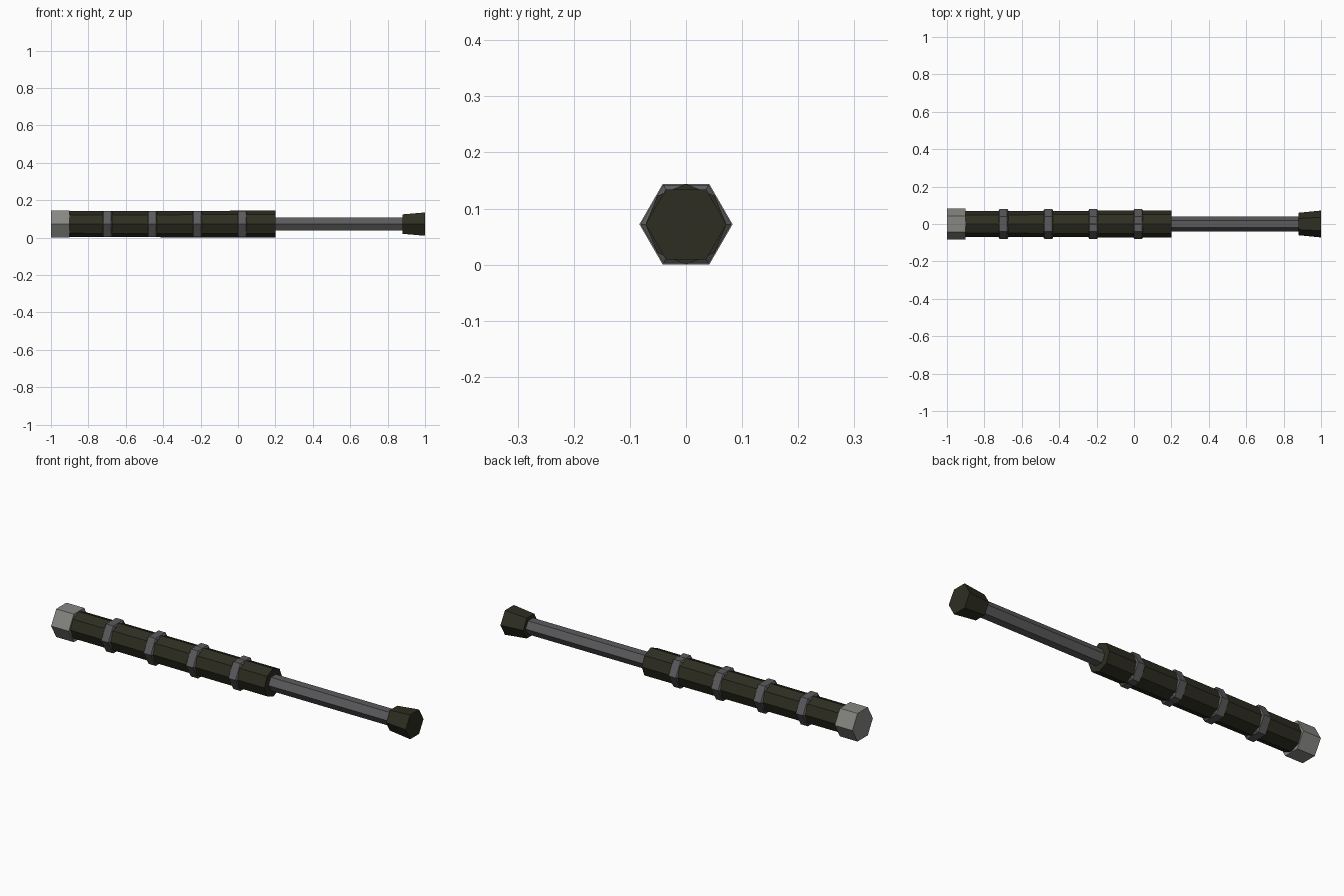
import bpy, math

if "Cube" in bpy.data.objects:
    bpy.data.objects.remove(bpy.data.objects["Cube"])

AXIS_Z = 0.072  # height of the shared long axis


def material(name, rgb):
    m = bpy.data.materials.new(name)
    m.diffuse_color = (*rgb, 1)
    m.use_nodes = True
    m.node_tree.nodes["Principled BSDF"].inputs["Base Color"].default_value = m.diffuse_color
    return m


dark = material("dark_olive", (0.027, 0.027, 0.016))
steel = material("dark_grey", (0.105, 0.105, 0.11))
light = material("light_grey", (0.24, 0.24, 0.225))


def turned(name, sides, profile, mat):
    """Flat-shaded solid turned around the x axis; profile is (x, radius)."""
    verts, faces = [], []
    for x, r in profile:
        for i in range(sides):
            a = 2 * math.pi * i / sides
            verts.append((x, r * math.cos(a), AXIS_Z + r * math.sin(a)))
    for k in range(len(profile) - 1):
        for i in range(sides):
            j = (i + 1) % sides
            faces.append((k * sides + i, (k + 1) * sides + i,
                          (k + 1) * sides + j, k * sides + j))
    last = (len(profile) - 1) * sides
    faces.append(tuple(range(sides)))
    faces.append(tuple(last + i for i in reversed(range(sides))))
    mesh = bpy.data.meshes.new(name)
    mesh.from_pydata(verts, [], faces)
    mesh.materials.append(mat)
    mesh.update()
    obj = bpy.data.objects.new(name, mesh)
    bpy.context.collection.objects.link(obj)
    return obj


# Butt cap, handle, shaft and flared tip
turned("butt_cap", 6, [(-1.0, 0.083), (-0.9, 0.083)], light)
turned("handle", 8, [(-0.91, 0.069), (0.2, 0.072)], dark)
turned("shaft", 6, [(0.19, 0.04), (0.89, 0.04)], steel)
turned("tip", 6, [(0.88, 0.06), (1.0, 0.072)], dark)

# Four raised grip rings with chamfered rims
for n in range(4):
    x = -0.698 + 0.24 * n
    turned(f"grip_ring_{n + 1}", 6,
           [(x - 0.026, 0.072), (x - 0.02, 0.081),
            (x + 0.02, 0.081), (x + 0.026, 0.072)], steel)
